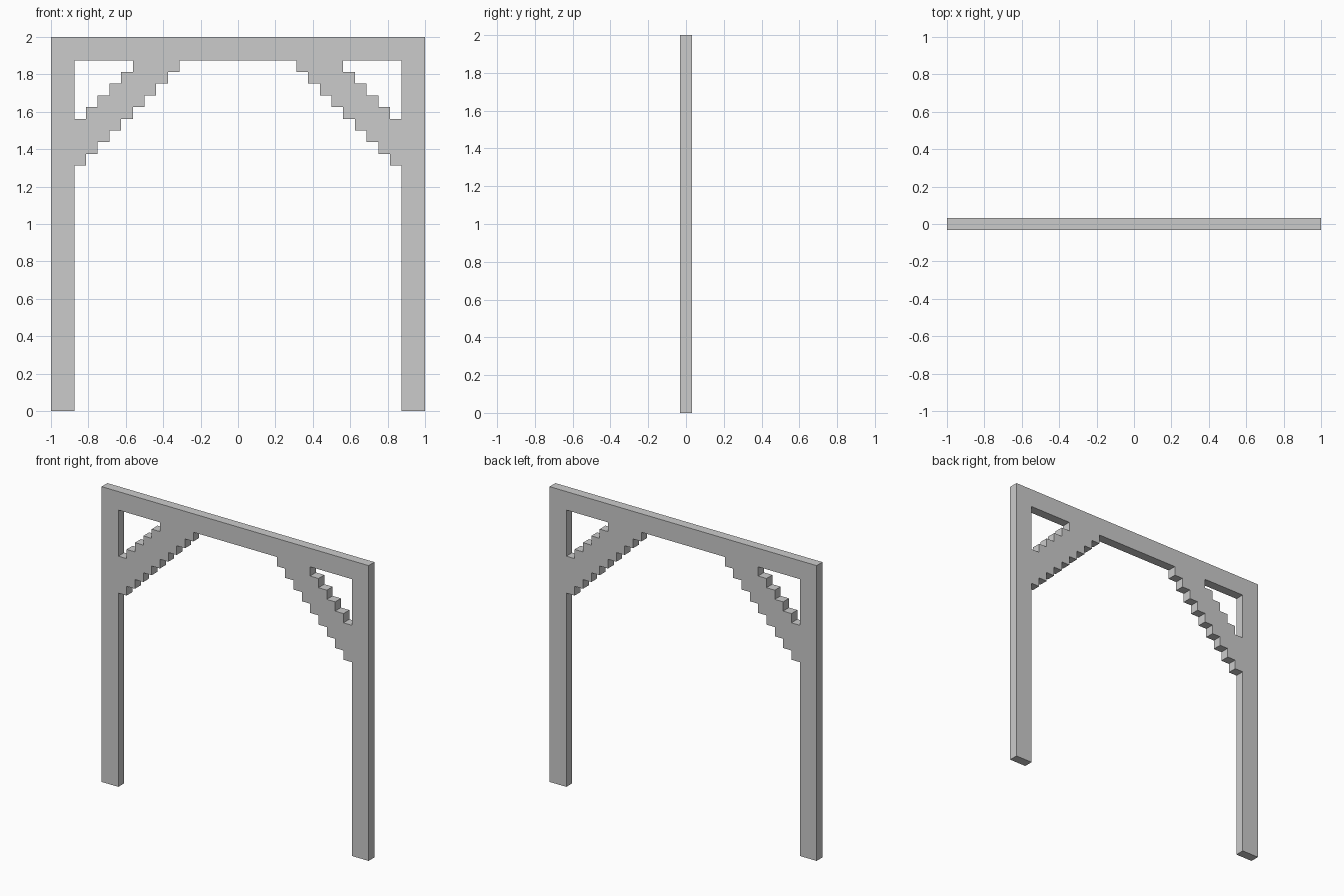
import bpy
from math import pi
from mathutils import Matrix

if "Cube" in bpy.data.objects:
    bpy.data.objects.remove(bpy.data.objects["Cube"])

S = 1 / 16           # step size
POST_IN = -0.875     # inner face of the left post
BEAM_Z = 1.875       # underside of the beam


def stairs(z, count):
    """Rising steps from the left post, ending at the beam underside."""
    pts = []
    for k in range(count):
        x = POST_IN + k * S
        pts += [(x, z + k * S), (x + S, z + k * S)]
    return pts + [(POST_IN + count * S, BEAM_Z)]


def mirrored(pts):
    return [(-x, z) for x, z in reversed(pts)]


# Outline of posts, beam and stepped underside of the braces
half = [(-1, 2), (-1, 0), (POST_IN, 0)] + stairs(1.3125, 9)
outline = half + mirrored(half)

# Stepped triangular openings between brace, post and beam
opening = [(POST_IN, BEAM_Z)] + stairs(1.5625, 5)

# Filled profile, extruded to the frame thickness
curve = bpy.data.curves.new("frame_profile", 'CURVE')
curve.dimensions = '2D'
curve.fill_mode = 'BOTH'
curve.extrude = S / 2
for pts in (outline, opening, mirrored(opening)):
    spline = curve.splines.new('POLY')
    spline.points.add(len(pts) - 1)
    for p, (x, z) in zip(spline.points, pts):
        p.co = (x, z, 0, 1)
    spline.use_cyclic_u = True

frame = bpy.data.objects.new("braced_frame", curve)
bpy.context.collection.objects.link(frame)
bpy.context.view_layer.objects.active = frame
frame.select_set(True)
bpy.ops.object.convert(target='MESH')

# Stand the frame upright, weld the seams and keep the faces flat
frame = bpy.context.object
frame.data.transform(Matrix.Rotation(pi / 2, 4, 'X'))
bpy.ops.object.mode_set(mode='EDIT')
bpy.ops.mesh.select_all(action='SELECT')
bpy.ops.mesh.remove_doubles(threshold=0.0001)
bpy.ops.mesh.normals_make_consistent(inside=False)
bpy.ops.object.mode_set(mode='OBJECT')
bpy.ops.object.shade_flat()
